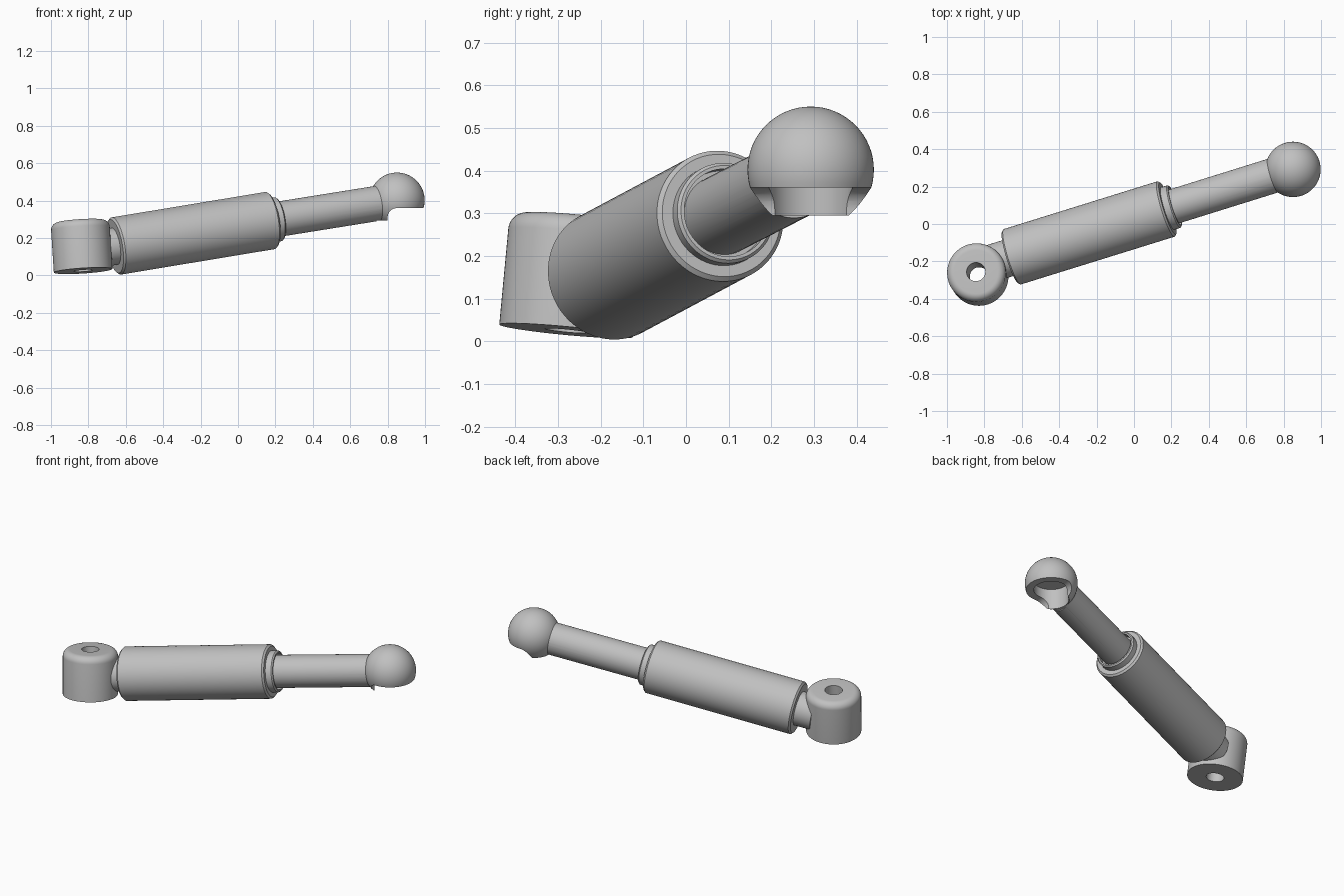
import bpy, bmesh, math
from mathutils import Vector

cube = bpy.data.objects.get("Cube")
if cube:
    bpy.data.objects.remove(cube, do_unlink=True)

grey = bpy.data.materials.new("plain grey")
grey.use_nodes = True
GREY = (0.53, 0.53, 0.53, 1)
grey.diffuse_color = GREY
grey.node_tree.nodes["Principled BSDF"].inputs["Base Color"].default_value = GREY

SEGMENTS = 64


def finish(name, bm):
    bmesh.ops.recalc_face_normals(bm, faces=bm.faces)
    mesh = bpy.data.meshes.new(name)
    bm.to_mesh(mesh)
    bm.free()
    mesh.materials.append(grey)
    obj = bpy.data.objects.new(name, mesh)
    bpy.context.collection.objects.link(obj)
    return obj


def lathe(name, profile, origin, axis):
    """Spin (distance, radius) points around an axis starting at origin."""
    bm = bmesh.new()
    verts = [bm.verts.new((r, 0, d)) for d, r in profile]
    edges = [bm.edges.new(pair) for pair in zip(verts, verts[1:])]
    bmesh.ops.spin(bm, geom=verts + edges, cent=(0, 0, 0), axis=(0, 0, 1),
                   angle=2 * math.pi, steps=SEGMENTS)
    bmesh.ops.remove_doubles(bm, verts=bm.verts, dist=1e-5)
    rot = axis.to_track_quat('Z', 'Y').to_matrix().to_4x4()
    bm.transform(rot)
    bmesh.ops.translate(bm, verts=bm.verts, vec=origin)
    return finish(name, bm)


def arc(cd, cr, radius, start, end, steps):
    angles = [math.radians(start + (end - start) * i / steps) for i in range(steps + 1)]
    return [(cd + radius * math.cos(a), cr + radius * math.sin(a)) for a in angles]


def combine(target, tool, operation):
    mod = target.modifiers.new(operation, 'BOOLEAN')
    mod.operation = operation
    mod.solver = 'EXACT'
    mod.object = tool
    bpy.context.view_layer.objects.active = target
    bpy.ops.object.modifier_apply(modifier=mod.name)
    bpy.data.objects.remove(tool, do_unlink=True)


def smooth(obj):
    bpy.ops.object.select_all(action='DESELECT')
    obj.select_set(True)
    bpy.context.view_layer.objects.active = obj
    bpy.ops.object.shade_smooth_by_angle(angle=math.radians(25))


UP = Vector((0, 0, 1))
sleeve_start = Vector((-0.66, -0.178, 0.156))
sleeve_end = Vector((0.18, 0.083, 0.295))
ball_centre = Vector((0.85, 0.292, 0.402))
along = (sleeve_end - sleeve_start).normalized()
length = (sleeve_end - sleeve_start).length

# Outer sleeve with neck at the back and a stepped collar at the front
sleeve = lathe("outer_sleeve", [
    (-0.1, 0), (-0.1, 0.1), (0, 0.1), (0, 0.145), (0.01, 0.155),
    (length - 0.01, 0.155), (length, 0.145), (length, 0.119),
    (length + 0.035, 0.119), (length + 0.042, 0.112), (length + 0.042, 0.104),
    (length + 0.01, 0.104), (length + 0.01, 0)], sleeve_start, along)

# Mounting eye: slightly tilted barrel, rounded at the top, with a through hole
eye_base = Vector((-0.828, -0.281, 0.025))
eye_axis = Vector((-0.845, -0.256, 0.29)) - eye_base
h = eye_axis.length
eye = lathe("mounting_eye",
            [(0, 0.05), (0, 0.157)] + arc(h - 0.04, 0.117, 0.04, 90, 0, 8)
            + [(h, 0.05), (0, 0.05)], eye_base, eye_axis)

# Inner rod with ball socket
ball = lathe("rod_with_ball_socket", arc(0, 0, 0.148, 180, 0, 32), ball_centre, UP)
rod_start = sleeve_end - along * 0.02
rod_axis = ball_centre - rod_start
reach = rod_axis.length
rod = lathe("rod", [(0, 0), (0, 0.094), (reach, 0.094), (reach, 0)], rod_start, rod_axis)
combine(ball, rod, 'UNION')

# Cutter for the flat underside and the rounded open front
outline = [(0.74, 0.2), (0.74, 0.295), (0.8, 0.295)]
outline += arc(0.85, 0.31, 0.05, 180, 90, 8) + [(1.1, 0.36), (1.1, 0.2)]
bm = bmesh.new()
face = bm.faces.new([bm.verts.new((x, 0, z)) for x, z in outline])
side = bmesh.ops.extrude_face_region(bm, geom=[face])["geom"]
bmesh.ops.translate(bm, vec=(0, 0.6, 0),
                    verts=[v for v in side if isinstance(v, bmesh.types.BMVert)])
combine(ball, finish("underside_cutter", bm), 'DIFFERENCE')

# Round bore of the socket
bore = lathe("bore_cutter", [(0, 0), (0, 0.098), (0.22, 0.098), (0.22, 0)],
             Vector((ball_centre.x, ball_centre.y, 0.2)), UP)
combine(ball, bore, 'DIFFERENCE')

for obj in (sleeve, eye, ball):
    smooth(obj)
